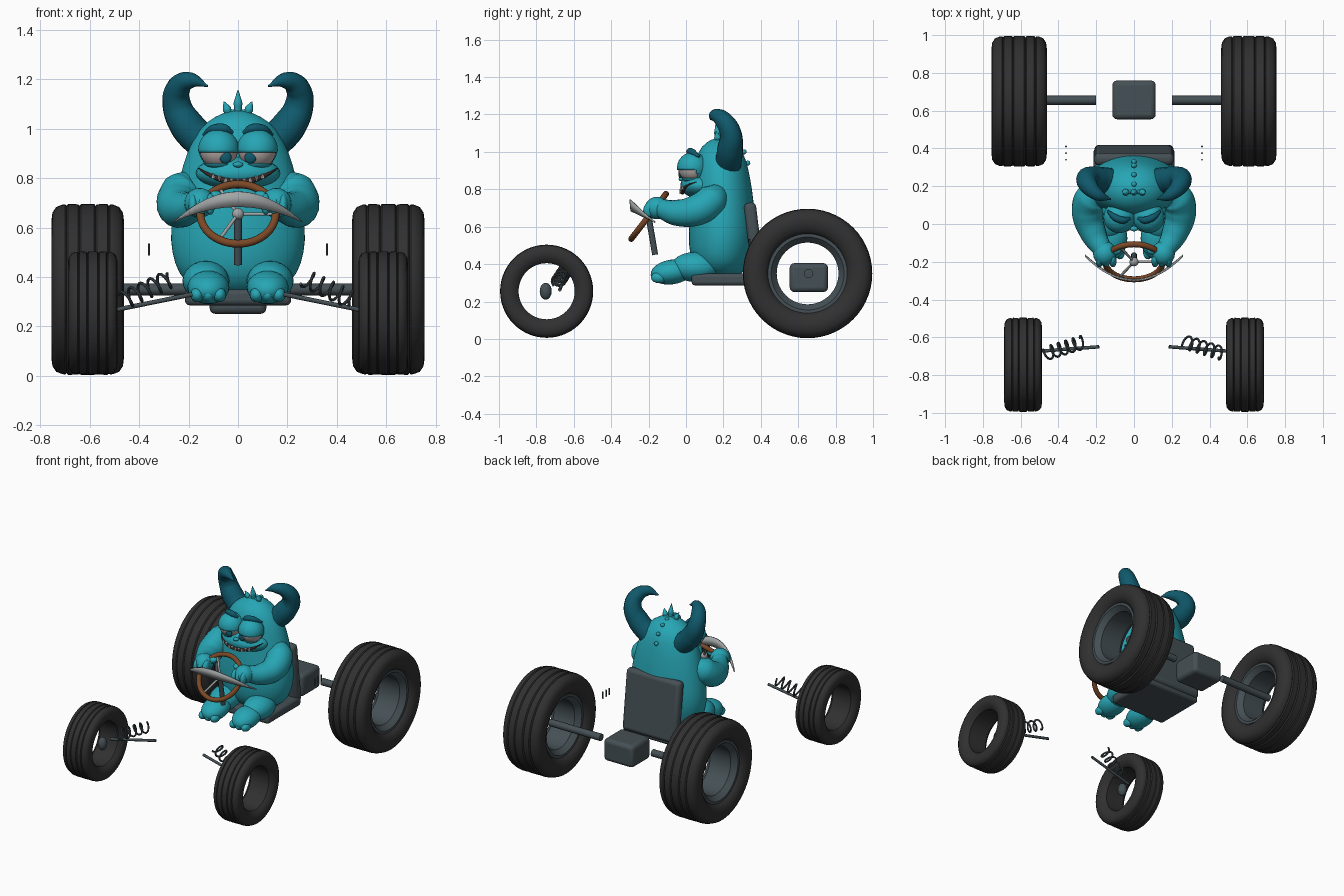
import bpy, math
from mathutils import Vector

cube = bpy.data.objects.get("Cube")
if cube:
    bpy.data.objects.remove(cube, do_unlink=True)

parts = []


def material(name, r, g, b):
    m = bpy.data.materials.new(name)
    m.use_nodes = True
    m.diffuse_color = (r, g, b, 1)
    bsdf = next(n for n in m.node_tree.nodes if n.type == "BSDF_PRINCIPLED")
    bsdf.inputs["Base Color"].default_value = (r, g, b, 1)
    bsdf.inputs["Roughness"].default_value = 0.6
    return m


TEAL = material("teal skin", 0.02, 0.38, 0.46)
HORN = material("dark blue horn", 0.005, 0.10, 0.15)
RUBBER = material("black rubber", 0.03, 0.03, 0.03)
METAL = material("slate metal", 0.06, 0.08, 0.09)
WOOD = material("brown wheel", 0.2, 0.065, 0.02)
SILVER = material("silver", 0.36, 0.38, 0.38)
EYE = material("eye white", 0.48, 0.42, 0.40)
TOOTH = material("tooth ivory", 0.7, 0.7, 0.66)
MOUTH = material("dark mouth", 0.04, 0.02, 0.02)


def finish(obj, name, mat):
    obj.name = name
    obj.data.materials.clear()
    obj.data.materials.append(mat)
    parts.append(obj)
    return obj


def mesh_part(name, verts, faces, mat):
    me = bpy.data.meshes.new(name)
    me.from_pydata(verts, [], faces)
    me.update()
    obj = bpy.data.objects.new(name, me)
    bpy.context.collection.objects.link(obj)
    return finish(obj, name, mat)


def ball(name, loc, size, mat, rot=(0, 0, 0), seg=24):
    bpy.ops.mesh.primitive_uv_sphere_add(segments=seg, ring_count=seg // 2, radius=1, location=loc, rotation=rot)
    bpy.context.object.scale = size
    return finish(bpy.context.object, name, mat)


def box(name, loc, size, mat, bevel, rot=(0, 0, 0)):
    bpy.ops.mesh.primitive_cube_add(size=1, location=loc, rotation=rot)
    obj = bpy.context.object
    obj.scale = size
    bpy.ops.object.transform_apply(location=False, rotation=False, scale=True)
    mod = obj.modifiers.new("round", "BEVEL")
    mod.width, mod.segments = bevel, 3
    return finish(obj, name, mat)


def tube(name, points, radii, mat, sides=4, res=6):
    """Smooth tapered tube through the points."""
    cu = bpy.data.curves.new(name, "CURVE")
    cu.dimensions, cu.bevel_depth, cu.bevel_resolution = "3D", 1, sides
    cu.resolution_u, cu.use_fill_caps = res, True
    sp = cu.splines.new("BEZIER")
    sp.bezier_points.add(len(points) - 1)
    for i, (bp, p) in enumerate(zip(sp.bezier_points, points)):
        bp.co = p
        bp.radius = radii[i] if isinstance(radii, (list, tuple)) else radii
        bp.handle_left_type = bp.handle_right_type = "AUTO"
    obj = bpy.data.objects.new(name, cu)
    bpy.context.collection.objects.link(obj)
    bpy.ops.object.select_all(action="DESELECT")
    obj.select_set(True)
    bpy.context.view_layer.objects.active = obj
    bpy.ops.object.convert(target="MESH")
    return finish(bpy.context.object, name, mat)


def ring(name, center, profile, mat, n=56):
    """Closed profile of (offset, radius) turned round the x axis."""
    k = len(profile)
    verts = [(center[0] + a, center[1] + r * math.cos(t), center[2] + r * math.sin(t))
             for t in (2 * math.pi * i / n for i in range(n)) for a, r in profile]
    faces = [(i * k + j, i * k + (j + 1) % k, (i + 1) % n * k + (j + 1) % k, (i + 1) % n * k + j)
             for i in range(n) for j in range(k)]
    return mesh_part(name, verts, faces, mat)


def tyre(name, center, w, R, hole):
    """Grooved tread, bulging sidewalls and a barrel-shaped inside."""
    h = R - hole
    half = [(0.7 * w, hole), (0.93 * w, hole + 0.2 * h), (w, hole + 0.5 * h), (0.97 * w, hole + 0.74 * h),
            (0.87 * w, hole + 0.9 * h), (0.7 * w, hole + 0.97 * h)]
    for g in (0.58, 0.22):
        half += [(w * (g + 0.04), R - 0.003), (w * g, R - 0.009), (w * (g - 0.04), R - 0.001)]
    return ring(name, center, half + [(-a, r) for a, r in reversed(half)], RUBBER)


# wheels, axles and suspension
for s, side in ((1, "left"), (-1, "right")):
    tyre(side + "_rear_tyre", (s * 0.608, 0.65, 0.35), 0.147, 0.347, 0.205)
    rim = [(0.115, 0.212), (0.115, 0.195), (0.08, 0.165), (-0.08, 0.165), (-0.115, 0.195), (-0.115, 0.212)]
    ring(side + "_rear_rim", (s * 0.608, 0.65, 0.35), rim, METAL)
    tyre(side + "_front_tyre", (s * 0.587, -0.745, 0.255), 0.1, 0.25, 0.15)
    tube(side + "_rear_axle", [(s * 0.2, 0.655, 0.35), (s * 0.6, 0.655, 0.35)], 0.024, METAL)
    ball(side + "_knuckle", (s * 0.53, -0.75, 0.255), (0.03, 0.032, 0.045), METAL)
    tube(side + "_control_arm", [(s * 0.185, -0.65, 0.33), (s * 0.52, -0.675, 0.262)], 0.009, METAL)
    a, b = Vector((s * 0.465, -0.685, 0.305)), Vector((s * 0.27, -0.625, 0.395))
    d = (b - a).normalized()
    u = d.orthogonal().normalized()
    v = d.cross(u)
    coil = [a.lerp(b, i / 60) + 0.035 * (u * math.cos(i * math.pi / 6) + v * math.sin(i * math.pi / 6))
            for i in range(61)]
    tube(side + "_spring", coil, 0.006, METAL, 2, 2)
    for y in (0.34, 0.375, 0.41):
        tube(side + "_rear_pin", [(s * 0.36, y, 0.488), (s * 0.36, y, 0.535)], 0.005, METAL, 2)

# gearbox and seat
box("gearbox", (0, 0.657, 0.328), (0.23, 0.205, 0.155), METAL, 0.025)
box("seat_cushion", (0, 0.215, 0.318), (0.43, 0.37, 0.065), METAL, 0.02)
box("seat_back", (0, 0.365, 0.52), (0.42, 0.065, 0.42), METAL, 0.025, (0.12, 0, 0))

# steering wheel and column
tilt = math.atan2(0.79, 0.61)
hub = Vector((0, -0.2, 0.655))
bpy.ops.mesh.primitive_torus_add(location=hub, rotation=(tilt, 0, 0), major_radius=0.152, minor_radius=0.016,
                                 major_segments=48, minor_segments=12)
finish(bpy.context.object, "steering_wheel", WOOD)
ball("steering_hub", hub, (0.024, 0.024, 0.024), SILVER)
for i in range(3):
    t = i * 2 * math.pi / 3
    end = hub + 0.15 * Vector((math.cos(t), 0.61 * math.sin(t), 0.79 * math.sin(t)))
    tube("steering_spoke", [hub, end], 0.007, SILVER)
tube("steering_column", [hub, (0, -0.165, 0.45)], 0.016, METAL)

# curved wind deflector
verts, n = [], 24
for i in range(n + 1):
    q = 2 * i / n - 1
    x, y = 0.26 * q, -0.303 + 0.13 * q * q
    verts += [(x, y, 0.745 - 0.122 * q * q), (x, y + 0.006, 0.683 - 0.062 * q * q)]
shield = mesh_part("wind_deflector", verts, [(2 * i, 2 * i + 1, 2 * i + 3, 2 * i + 2) for i in range(n)], SILVER)
shield.modifiers.new("thickness", "SOLIDIFY").thickness = 0.008

# body: stacked ellipses of (z, half width, half depth, centre y)
rows = [(0.32, 0.05, 0.04, 0.19), (0.335, 0.14, 0.09, 0.19), (0.38, 0.22, 0.145, 0.19), (0.45, 0.258, 0.172, 0.19),
        (0.55, 0.277, 0.182, 0.195), (0.65, 0.267, 0.176, 0.195), (0.8, 0.238, 0.16, 0.195),
        (0.9, 0.21, 0.146, 0.19), (1.0, 0.163, 0.126, 0.185), (1.055, 0.088, 0.072, 0.18), (1.076, 0.02, 0.018, 0.18)]
n = 32
verts = [(rx * math.cos(t), cy + ry * math.sin(t), z) for z, rx, ry, cy in rows
         for t in (2 * math.pi * i / n for i in range(n))]
faces = [(j * n + i, j * n + (i + 1) % n, (j + 1) * n + (i + 1) % n, (j + 1) * n + i)
         for j in range(len(rows) - 1) for i in range(n)]
faces += [tuple(reversed(range(n))), tuple(range(len(verts) - n, len(verts)))]
body = mesh_part("body", verts, faces, TEAL)
body.modifiers.new("smooth", "SUBSURF").levels = 1

# muzzle, grin and teeth
ball("muzzle", (0, 0.08, 0.82), (0.17, 0.11, 0.07), TEAL, seg=32)


def grin(x):
    z = 0.785 + 0.058 * (x / 0.165) ** 2
    return Vector((x, 0.08 - 0.112 * math.sqrt(max(0, 1 - (x / 0.17) ** 2 - ((z - 0.82) / 0.075) ** 2)), z))


xs = [-0.16 + 0.02 * i for i in range(17)]
tube("mouth", [grin(x) for x in xs], [0.002 + 0.011 * (1 - (x / 0.16) ** 2) for x in xs], MOUTH)
for i in range(9):
    p = grin(-0.1 + 0.025 * i) + Vector((0, -0.009, 0.002))
    bpy.ops.mesh.primitive_cone_add(vertices=8, radius1=0.009, radius2=0.002, depth=0.02, location=p,
                                    rotation=(math.pi * (i % 2), 0, 0))
    finish(bpy.context.object, "tooth", TOOTH)
ball("nose", (0, -0.025, 0.855), (0.02, 0.014, 0.012), TEAL)

for s, side in ((1, "left"), (-1, "right")):
    # eyes, with lids opened as a band across the front
    c = Vector((s * 0.078, 0.035, 0.915))
    ball(side + "_eyeball", c, (0.077, 0.077, 0.077), EYE, seg=32)
    ball(side + "_iris", c + Vector((s * -0.028, -0.064, -0.032)), (0.024, 0.012, 0.024), HORN)
    lid = ball(side + "_eyelids", c, (0.083, 0.083, 0.083), TEAL, seg=48)
    keep = [f for f in lid.data.polygons if not (-0.72 < f.center.z < -0.12 and f.center.y < 0.3)]
    shell = mesh_part(side + "_eyelid", [v.co * 0.083 + c for v in lid.data.vertices],
                      [tuple(f.vertices) for f in keep], TEAL)
    shell.modifiers.new("thickness", "SOLIDIFY").thickness = 0.005
    parts.remove(lid)
    bpy.data.objects.remove(lid, do_unlink=True)
    tube(side + "_brow", [(s * 0.022, 0.03, 0.982), (s * 0.055, 0.02, 1.0), (s * 0.1, 0.035, 0.998),
                          (s * 0.14, 0.07, 0.975)], [0.008, 0.019, 0.019, 0.006], HORN)

    # horns curl up, inward and forward
    tube(side + "_horn", [(s * 0.13, 0.225, 0.935), (s * 0.205, 0.235, 1.01), (s * 0.248, 0.238, 1.10),
                          (s * 0.238, 0.2, 1.17), (s * 0.19, 0.155, 1.195), (s * 0.122, 0.13, 1.172)],
         [0.072, 0.07, 0.058, 0.048, 0.033, 0.003], HORN, 6, 8)

    # arms and hands gripping the wheel
    tube(side + "_arm", [(s * 0.16, 0.18, 0.80), (s * 0.225, 0.14, 0.745), (s * 0.245, 0.06, 0.69),
                         (s * 0.215, -0.05, 0.675), (s * 0.165, -0.14, 0.70)],
         [0.04, 0.085, 0.085, 0.07, 0.05], TEAL, 6, 8)
    ball(side + "_hand", (s * 0.155, -0.155, 0.70), (0.062, 0.065, 0.06), TEAL)
    for x in (0.112, 0.147, 0.182):
        ball(side + "_finger", (s * x, -0.195, 0.695), (0.02, 0.032, 0.045), TEAL, (-0.4, 0, 0), 16)
    ball(side + "_thumb", (s * 0.1, -0.14, 0.725), (0.035, 0.024, 0.022), TEAL, (0, s * 0.4, 0), 16)

    # legs and feet
    ball(side + "_thigh", (s * 0.13, 0.05, 0.385), (0.095, 0.13, 0.08), TEAL)
    ball(side + "_foot", (s * 0.12, -0.075, 0.358), (0.085, 0.115, 0.066), TEAL, (0.15, 0, 0))
    for x in (0.075, 0.12, 0.165):
        ball(side + "_toe", (s * x, -0.145, 0.328), (0.028, 0.042, 0.03), TEAL, seg=16)

# head tufts and the row of bumps down the back
for x, top in ((-0.05, 1.11), (0, 1.157), (0.05, 1.11)):
    tube("tuft", [(x * 0.7, 0.17, 1.05), (x * 0.9, 0.168, (1.05 + top) / 2), (x * 1.15, 0.16, top)],
         [0.012, 0.018, 0.002], TEAL)
bumps = [(x, 0.17, 1.07 - abs(x) * 0.25) for x in (-0.045, -0.022, 0, 0.022, 0.045)]
bumps += [(0, 0.21, 1.066), (0, 0.26, 1.045), (0, 0.31, 1.0), (0, 0.33, 0.94)]
for p in bumps:
    ball("head_bump", p, (0.014, 0.014, 0.014), TEAL, seg=12)

# shading
bpy.ops.object.select_all(action="DESELECT")
for o in parts:
    o.select_set(True)
bpy.context.view_layer.objects.active = body
bpy.ops.object.shade_smooth_by_angle(angle=math.radians(40))
